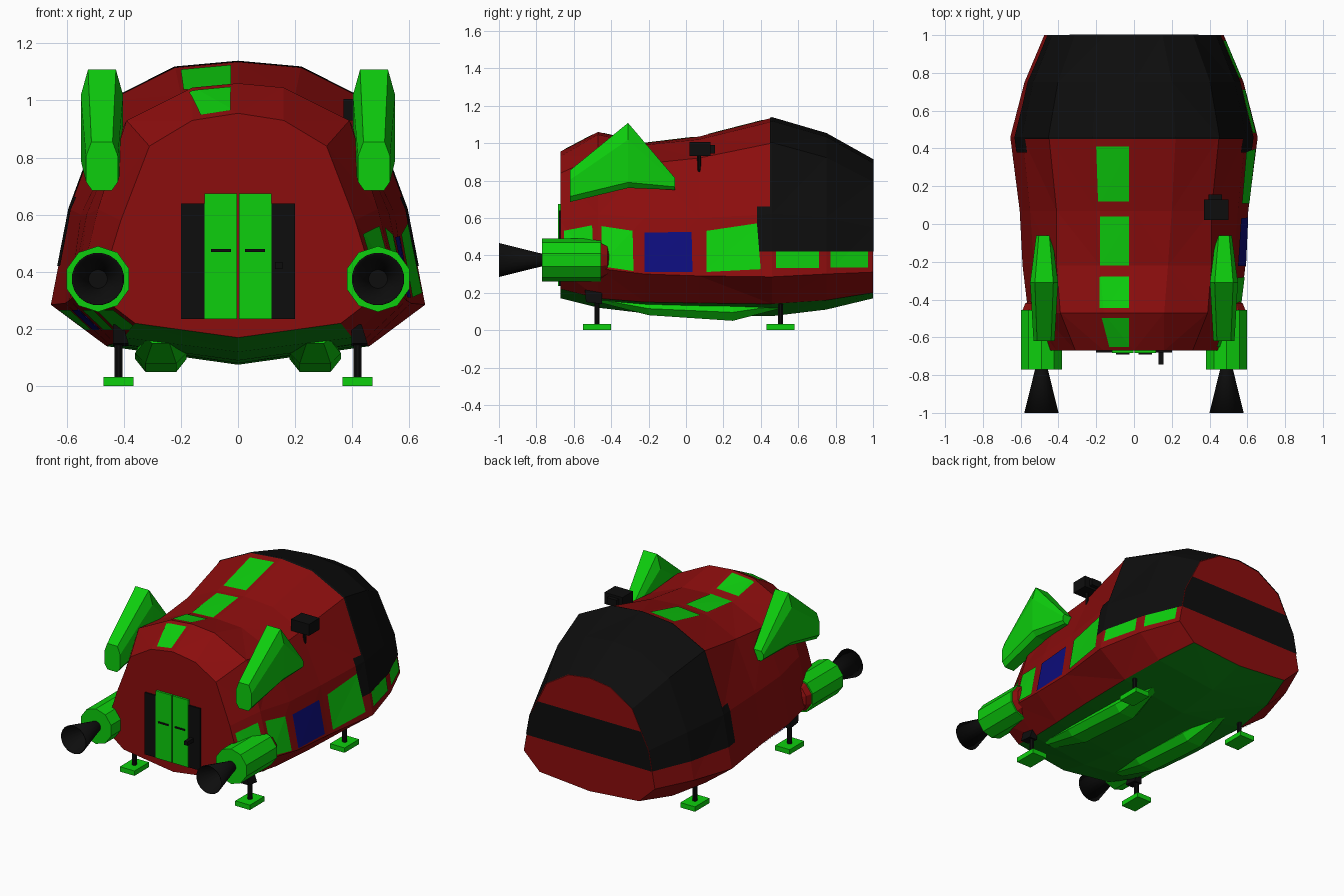
import bpy, bmesh, math
from mathutils import Vector

if "Cube" in bpy.data.objects:
    bpy.data.objects.remove(bpy.data.objects["Cube"])


def material(name, rgb):
    m = bpy.data.materials.new(name)
    m.diffuse_color = (*rgb, 1)
    m.use_nodes = True
    m.node_tree.nodes["Principled BSDF"].inputs["Base Color"].default_value = m.diffuse_color
    return m


RED = material("red", (0.26, 0.004, 0.004))
GREEN = material("green", (0.004, 0.62, 0.004))
DEEP = material("deep_green", (0.004, 0.25, 0.006))
BLACK = material("black", (0.004, 0.004, 0.004))
BLUE = material("blue", (0.004, 0.004, 0.2))


def finish(bm, name, *mats):
    me = bpy.data.meshes.new(name)
    bm.to_mesh(me)
    bm.free()
    ob = bpy.data.objects.new(name, me)
    bpy.context.collection.objects.link(ob)
    for m in mats:
        me.materials.append(m)
    return ob


def loft(rings, second=()):
    """Closed rings joined in order and capped; 'second' segments get slot 1."""
    bm = bmesh.new()
    vs = [[bm.verts.new(p) for p in r] for r in rings]
    n = len(rings[0])
    for a, b in zip(vs, vs[1:]):
        for i in range(n):
            f = bm.faces.new((a[i], a[(i + 1) % n], b[(i + 1) % n], b[i]))
            f.material_index = int(i in second)
    bm.faces.new(vs[0])
    bm.faces.new(vs[-1])
    bmesh.ops.recalc_face_normals(bm, faces=bm.faces)
    return bm


def box(name, mat, x, y, z):
    return finish(loft([[(x[0], v, z[0]), (x[1], v, z[0]), (x[1], v, z[1]), (x[0], v, z[1])]
                        for v in y]), name, mat)


def turned(name, mat, c, prof, sides, axis="y", smooth=False):
    """Lathe: prof is (position along axis, radius) pairs."""
    rings = []
    for t, r in prof:
        ring = []
        for i in range(sides):
            a = 2 * math.pi * (i + 0.5) / sides
            u, v = r * math.cos(a), r * math.sin(a)
            ring.append((c[0] + u, t, c[1] + v) if axis == "y" else (c[0] + u, c[1] + v, t))
        rings.append(ring)
    bm = loft(rings)
    if smooth:
        for f in bm.faces:
            f.smooth = len(f.verts) == 4
    return finish(bm, name, mat)


# Hull sections: y, roof z, five (x, z) points down the side, keel z
sections = [
    (-.67, .955, (.16, .93), (.31, .84), (.41, .58), (.49, .32), (.36, .22), .17),
    (-.47, 1.06, (.16, 1.045), (.39, .93), (.49, .62), (.56, .33), (.40, .17), .12),
    (-.22, 1.00, (.18, .99), (.41, .89), (.53, .60), (.59, .30), (.43, .15), .09),
    (.07, 1.035, (.20, 1.02), (.41, .92), (.55, .60), (.605, .29), (.45, .145), .08),
    (.46, 1.135, (.22, 1.115), (.45, 1.0), (.59, .62), (.655, .285), (.46, .14), .075),
    (.75, 1.05, (.20, 1.03), (.40, .92), (.53, .60), (.58, .30), (.43, .16), .11),
    (1.0, .91, (.15, .89), (.31, .79), (.43, .55), (.475, .31), (.36, .20), .17),
]
rings = []
for y, top, *side, keel in sections:
    rings.append([(0, y, top)] + [(x, y, z) for x, z in side] + [(0, y, keel)]
                 + [(-x, y, z) for x, z in reversed(side)])
hull_bm = loft(rings, second=(5, 6))
bmesh.ops.triangulate(hull_bm, faces=[f for f in hull_bm.faces if len(f.verts) == 4])


def decal(name, mat, poly, axis, keep, lift=.004):
    """Piece of hull skin inside a convex outline seen along an axis, lifted a little."""
    bm = hull_bm.copy()
    bmesh.ops.delete(bm, geom=[f for f in bm.faces if not keep(f.normal)], context='FACES')
    place = {"x": lambda u, v: Vector((0, u, v)), "y": lambda u, v: Vector((u, 0, v)),
             "z": lambda u, v: Vector((u, v, 0))}[axis]
    pts = [place(*p) for p in poly]
    mid = sum(pts, Vector()) / len(pts)
    for a, b in zip(pts, pts[1:] + pts[:1]):
        no = (b - a).cross(place(0, 0) + Vector([float(axis == k) for k in "xyz"]))
        if no.dot(mid - a) > 0:
            no = -no
        bmesh.ops.bisect_plane(bm, geom=bm.verts[:] + bm.edges[:] + bm.faces[:],
                               plane_co=a, plane_no=no.normalized(), clear_outer=True)
    bm.normal_update()
    moves = [(v, v.normal * lift) for v in bm.verts]
    for v, d in moves:
        v.co += d
    for f in bm.faces:
        f.material_index = 0
    return finish(bm, name, mat)


def rect(a, b, c, d):
    return [(a, c), (b, c), (b, d), (a, d)]


# Black canopy, its side tabs and the windscreen
skin = lambda n: abs(n.y) < .95
decal("canopy", BLACK, rect(.45, 1.1, .42, 1.3), "x", skin)
decal("canopy_tabs", BLACK, rect(.38, .46, .42, .66), "x", skin)
decal("windscreen", BLACK, rect(-.6, .6, .42, .66), "y", lambda n: n.y > .95)
box("wiper", RED, (.23, .245), (.99, 1.0), (.47, .63))

# Right side windows, (y, z) outlines
right = lambda n: skin(n) and n.x > .3 and n.z > -.1
windows = [
    (GREEN, [(-.65, .34), (-.49, .34), (-.5, .56), (-.65, .53)]),
    (GREEN, [(-.45, .34), (-.28, .315), (-.285, .53), (-.45, .555)]),
    (BLUE, [(-.22, .31), (.035, .31), (.03, .525), (-.22, .52)]),
    (GREEN, [(.11, .31), (.40, .325), (.38, .57), (.11, .53)]),
    (GREEN, rect(.48, .71, .33, .42)),
    (GREEN, rect(.77, .97, .335, .42)),
]
for i, (m, poly) in enumerate(windows):
    decal(f"right_window_{i + 1}", m, poly, "x", right, .005)
# Left side windows lie on the panel under the chine
left = lambda n: skin(n) and n.x < -.3 and n.z < -.3
for i, (m, poly) in enumerate(windows[:4]):
    y0, y1 = poly[0][0], poly[1][0]
    decal(f"left_window_{i + 1}", m, rect(y0, y1, .2, .27), "x", left)
# Roof windows, (x, y) outlines
roof = [[(-.19, .12), (-.025, .12), (-.025, .41), (-.2, .41)],
        rect(-.18, -.025, -.22, .04), rect(-.18, -.025, -.445, -.28),
        [(-.13, -.65), (-.025, -.65), (-.025, -.495), (-.17, -.495)]]
for i, poly in enumerate(roof):
    decal(f"roof_window_{i + 1}", GREEN, poly, "z", lambda n: n.z > .3)
finish(hull_bm, "hull", RED, DEEP)

# Rear double door
for s, side in ((-1, "left"), (1, "right")):
    span = lambda a, b: sorted((s * a, s * b))
    box(f"{side}_door", GREEN, span(.003, .117), (-.684, -.66), (.235, .675))
    box(f"{side}_door_panel", BLACK, span(.117, .2), (-.68, -.66), (.235, .64))
    box(f"{side}_door_handle", BLACK, span(.025, .095), (-.69, -.68), (.47, .48))
box("door_knob", BLACK, (.13, .155), (-.745, -.67), (.41, .435))

for s, side in ((-1, "left"), (1, "right")):
    # Engine
    c = (s * .49, .375)
    turned(f"{side}_engine", GREEN, c, [(-.77, .115), (-.455, .115)], 10)
    turned(f"{side}_engine_mount", RED, c, [(-.455, .105), (-.42, .09), (-.395, .04)], 10)
    turned(f"{side}_nozzle", BLACK, c, [(-.765, .033), (-1, .092), (-.999, .086), (-.8, .033)],
           20, smooth=True)
    # Roof fin: chamfered sections (y, half width, low z, high z)
    fin = []
    for y, w, a, b in ((-.62, .056, .685, .855), (-.31, .074, .76, 1.108), (-.06, .042, .75, .815)):
        k = min(.03, (b - a) * .25)
        h = min(.09, (b - a) * .3)
        half = [(w * .62, a), (w, a + k), (w, b - h), (w * .66, b)]
        fin.append([(s * .476 + x, y, z) for x, z in half]
                   + [(s * .476 - x, y, z) for x, z in reversed(half)])
    finish(loft(fin), f"{side}_fin", GREEN)
    # Belly skid
    skid = []
    for y, w, lo, hi in ((-.47, .05, .15, .18), (-.2, .09, .08, .15), (.25, .09, .05, .14), (.52, .03, .12, .15)):
        skid.append([(s * .27 + x, y, z) for x, z in
                     ((-w * .6, lo), (w * .6, lo), (w, (lo + hi) / 2), (w * .8, hi), (-w * .8, hi), (-w, (lo + hi) / 2))])
    finish(loft(skid), f"{side}_skid", GREEN)
    # Landing legs
    for y, end, top in ((-.475, "rear", .2), (.505, "front", .19)):
        x = s * .418
        turned(f"{side}_{end}_leg", BLACK, (x, y), [(.02, .015), (top, .015)], 8, "z")
        box(f"{side}_{end}_foot", GREEN, (x - .053, x + .053), (y - .075, y + .075), (0, .032))
    finish(loft([[(x - .02, -.535, .15), (x + .035, -.535, .15), (x + .015, -.54, .215), (x - .02, -.54, .215)],
                 [(x - .02, -.45, .14), (x + .035, -.45, .14), (x + .015, -.45, .2), (x - .02, -.45, .2)]]),
           f"{side}_leg_bracket", BLACK)

# Roof sensor
box("sensor", BLACK, (.37, .5), (.02, .13), (.93, 1.005))
box("sensor_lens", BLACK, (.395, .465), (.13, .155), (.945, .99))
turned("sensor_stem", BLACK, (.435, .07), [(.83, .008), (.94, .012)], 8, "z")
